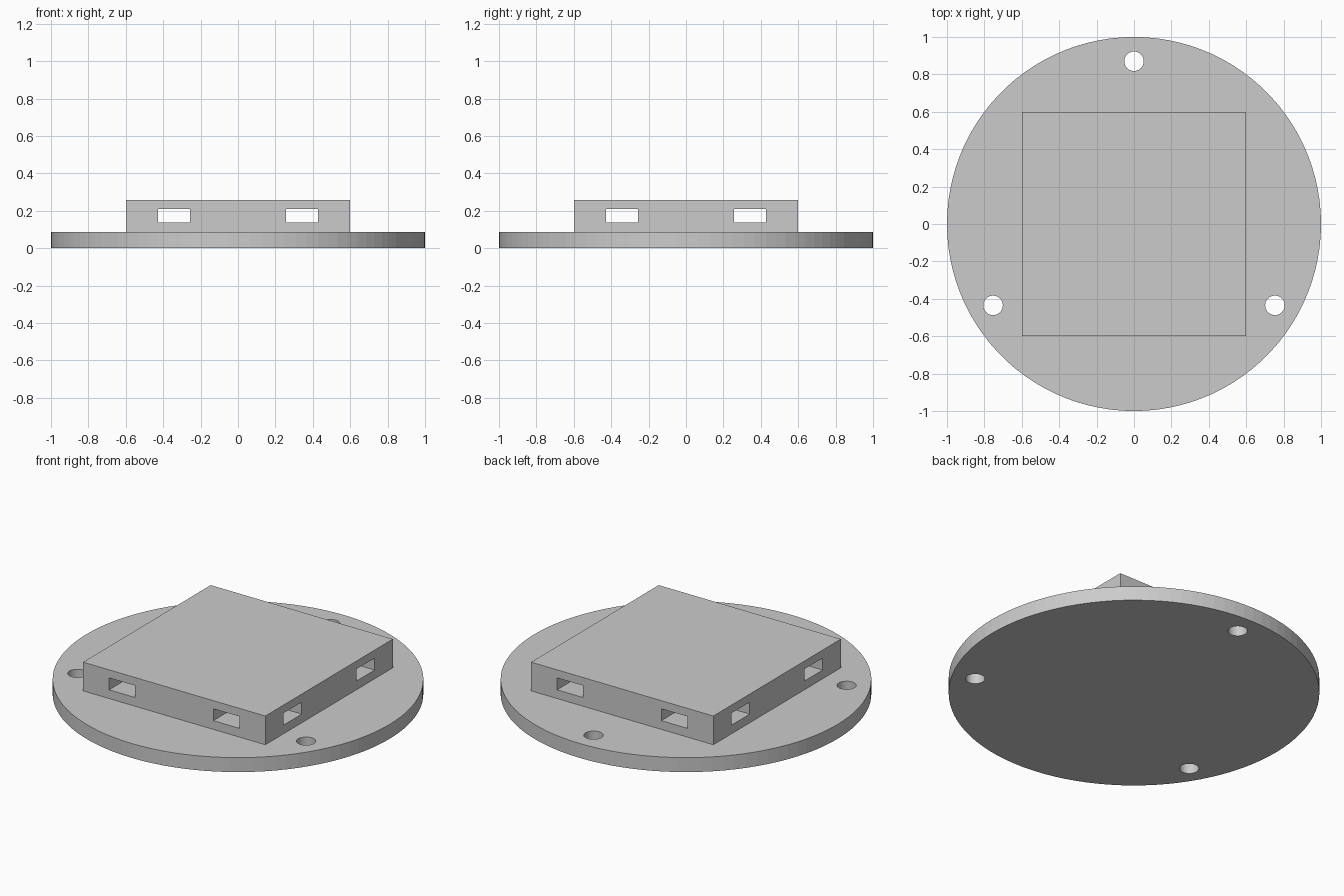
import bpy
from math import sin, cos, radians

cube = bpy.data.objects.get("Cube")
if cube:
    bpy.data.objects.remove(cube, do_unlink=True)

DISC_TOP, BOX_TOP, HALF = 0.086, 0.257, 0.6
MID = (DISC_TOP + BOX_TOP) / 2

grey = bpy.data.materials.new("plain grey")
grey.use_nodes = True
colour = (0.6, 0.6, 0.6, 1)
grey.diffuse_color = colour
grey.node_tree.nodes["Principled BSDF"].inputs["Base Color"].default_value = colour


def finish(name):
    ob = bpy.context.object
    ob.name = ob.data.name = name
    ob.data.materials.append(grey)
    return ob


def box(name, location, size):
    bpy.ops.mesh.primitive_cube_add(size=1, location=location)
    ob = finish(name)
    ob.scale = size
    bpy.ops.object.transform_apply(location=False, rotation=False, scale=True)
    return ob


def cylinder(name, location, radius, depth, sides):
    bpy.ops.mesh.primitive_cylinder_add(vertices=sides, radius=radius, depth=depth, location=location)
    return finish(name)


def cut(target, cutter):
    cutter.hide_render = True
    cutter.hide_set(True)
    cutter.display_type = 'WIRE'
    mod = target.modifiers.new(cutter.name, 'BOOLEAN')
    mod.operation, mod.solver, mod.object = 'DIFFERENCE', 'EXACT', cutter
    # Apply the cut and discard the helper
    bpy.context.view_layer.objects.active = target
    bpy.ops.object.modifier_apply(modifier=mod.name)
    bpy.data.objects.remove(cutter, do_unlink=True)


# Round base plate with three screw holes
base = cylinder("base_disc", (0, 0, DISC_TOP / 2), 1, DISC_TOP, 100)
for angle in (90, 210, 330):
    a = radians(angle)
    cut(base, cylinder("hole_cutter", (0.87 * cos(a), 0.87 * sin(a), DISC_TOP / 2), 0.052, 0.3, 48))

# Square block with slots running right through, two each way
block = box("square_block", (0, 0, MID), (2 * HALF, 2 * HALF, BOX_TOP - DISC_TOP))
for side in (-1, 1):
    offset = side * 0.343
    cut(block, box("slot_cutter", (offset, 0, MID + 0.002), (0.171, 1.5, 0.071)))
    cut(block, box("slot_cutter", (0, offset, MID + 0.002), (1.5, 0.171, 0.071)))
